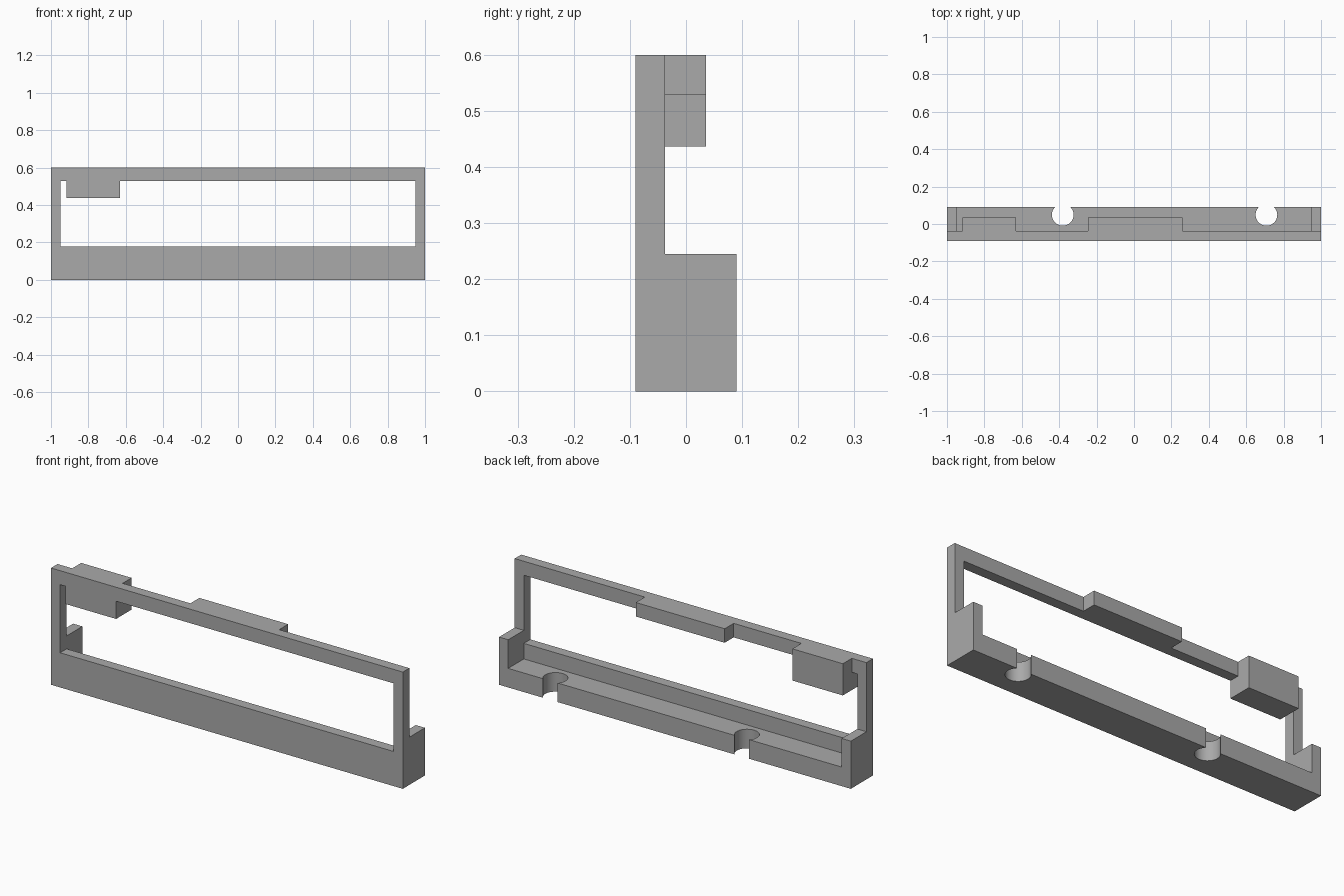
import bpy
import bmesh
import math

if "Cube" in bpy.data.objects:
    bpy.data.objects.remove(bpy.data.objects["Cube"], do_unlink=True)

grey = bpy.data.materials.new("plain_grey")
grey.use_nodes = True
GREY = (0.4, 0.4, 0.4, 1.0)
grey.diffuse_color = GREY
grey.node_tree.nodes["Principled BSDF"].inputs["Base Color"].default_value = GREY


def add_object(name, bm):
    bmesh.ops.recalc_face_normals(bm, faces=bm.faces)
    mesh = bpy.data.meshes.new(name)
    bm.to_mesh(mesh)
    bm.free()
    mesh.materials.append(grey)
    obj = bpy.data.objects.new(name, mesh)
    bpy.context.collection.objects.link(obj)
    return obj


def box(name, x, y, z):
    """Box from (min, max) ranges."""
    bm = bmesh.new()
    bmesh.ops.create_cube(bm, size=1)
    for v in bm.verts:
        v.co = [sum(r) / 2 + c * (r[1] - r[0]) for c, r in zip(v.co, (x, y, z))]
    return add_object(name, bm)


def cylinder(name, x, y, radius, depth):
    bm = bmesh.new()
    bmesh.ops.create_cone(bm, cap_ends=True, segments=48, radius1=radius,
                          radius2=radius, depth=depth)
    bmesh.ops.translate(bm, vec=(x, y, 0), verts=bm.verts)
    return add_object(name, bm)


def combine(target, other, operation):
    """Apply a boolean and discard the second solid."""
    other.hide_render = True
    mod = target.modifiers.new("combine", 'BOOLEAN')
    mod.operation = operation
    mod.solver = 'EXACT'
    mod.object = other
    bpy.context.view_layer.objects.active = target
    bpy.ops.object.modifier_apply(modifier=mod.name)
    bpy.data.objects.remove(other, do_unlink=True)


FRONT, FRAME_BACK, TAB_BACK, BACK = -0.09, -0.037, 0.036, 0.09
INNER, TOP, RAIL_Z, LINTEL_Z = 0.948, 0.6, 0.178, 0.528
CHEEK_Z, LEDGE_Z = 0.245, 0.098

# Thin front frame with its long window
frame = box("window_frame", (-1, 1), (FRONT, FRAME_BACK), (0, TOP))
combine(frame, box("window_cutter", (-INNER, INNER), (-0.2, 0.2),
                   (RAIL_Z, LINTEL_Z)), 'DIFFERENCE')

# Rear base: a block hollowed down to a ledge between two end cheeks
base = box("rear_base", (-1, 1), (FRONT, BACK), (0, CHEEK_Z))
combine(base, box("ledge_cutter", (-INNER, INNER), (-0.2, 0.2),
                  (LEDGE_Z, 0.4)), 'DIFFERENCE')

# Round notches open to the back of the ledge
for x in (-0.381, 0.708):
    combine(base, cylinder("notch_cutter", x, 0.049, 0.058, 0.5), 'DIFFERENCE')
combine(frame, base, 'UNION')

# Tabs behind the top rail
for name, x, z in (("deep_tab", (-0.917, -0.63), 0.437),
                   ("shallow_tab", (-0.245, 0.26), LINTEL_Z)):
    combine(frame, box(name, x, (FRONT, TAB_BACK), (z, TOP)), 'UNION')

# Merge coplanar faces and smooth only the notch walls
bm = bmesh.new()
bm.from_mesh(frame.data)
bmesh.ops.remove_doubles(bm, verts=bm.verts, dist=0.0001)
bmesh.ops.dissolve_limit(bm, angle_limit=math.radians(1), verts=bm.verts, edges=bm.edges)
bm.to_mesh(frame.data)
bm.free()
bpy.ops.object.select_all(action='DESELECT')
frame.select_set(True)
bpy.context.view_layer.objects.active = frame
bpy.ops.object.shade_smooth_by_angle(angle=math.radians(30))
